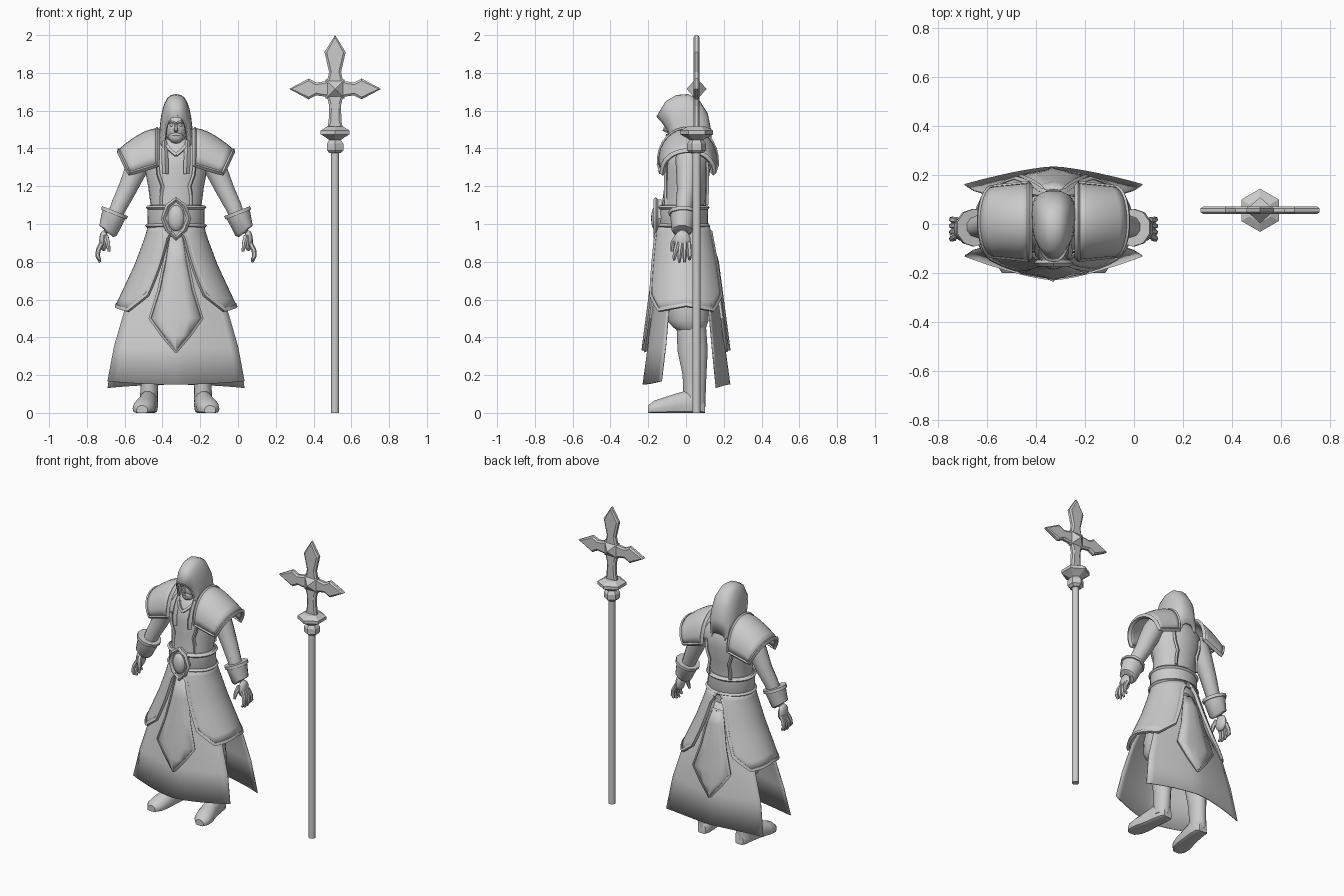
import bpy, bmesh, math
from math import sin, cos, pi, radians

if "Cube" in bpy.data.objects:
    bpy.data.objects.remove(bpy.data.objects["Cube"])

CX = -0.328          # figure centre line
SX, SY = 0.514, 0.056  # staff axis
grey = bpy.data.materials.new("stone_grey")
grey.diffuse_color = (0.6, 0.6, 0.6, 1)
grey.use_nodes = True
grey.node_tree.nodes["Principled BSDF"].inputs["Base Color"].default_value = grey.diffuse_color


def finish(name, me, loc, angle=40, thick=0):
    me.materials.clear()
    me.materials.append(grey)
    me.shade_smooth()
    me.set_sharp_from_angle(angle=radians(angle))
    ob = bpy.data.objects.new(name, me)
    ob.location = loc
    bpy.context.collection.objects.link(ob)
    if thick:
        m = ob.modifiers.new("thickness", 'SOLIDIFY')
        m.thickness, m.offset = thick, 0
    return ob


def loft(name, rows, closed=True, caps=True, loc=(CX, 0, 0), angle=40, thick=0):
    """Skin a list of point rows; closed rows make tubes, open rows make sheets."""
    bm = bmesh.new()
    vs = [[bm.verts.new(p) for p in r] for r in rows]
    n = len(rows[0])
    for a, b in zip(vs, vs[1:]):
        for i in range(n if closed else n - 1):
            j = (i + 1) % n
            bm.faces.new((a[i], a[j], b[j], b[i]))
    if closed and caps:
        bm.faces.new(vs[0])
        bm.faces.new(vs[-1])
    bmesh.ops.recalc_face_normals(bm, faces=bm.faces)
    me = bpy.data.meshes.new(name)
    bm.to_mesh(me)
    bm.free()
    return finish(name, me, loc, angle, thick)


def ring(z, rx, ry, cx=0, cy=0, n=24, ph=0):
    return [(cx + rx * cos(2 * pi * i / n + ph), cy + ry * sin(2 * pi * i / n + ph), z) for i in range(n)]


def tube(name, pts, r, radii=None, cyclic=False, res=0, loc=(CX, 0, 0), angle=40):
    cu = bpy.data.curves.new(name, 'CURVE')
    cu.dimensions, cu.bevel_depth, cu.bevel_resolution, cu.use_fill_caps = '3D', r, res, True
    sp = cu.splines.new('POLY')
    sp.points.add(len(pts) - 1)
    for i, p in enumerate(pts):
        sp.points[i].co = (*p, 1)
        sp.points[i].radius = radii[i] / r if radii else 1
    sp.use_cyclic_u = cyclic
    tmp = bpy.data.objects.new("tmp", cu)
    bpy.context.collection.objects.link(tmp)
    dg = bpy.context.evaluated_depsgraph_get()
    me = bpy.data.meshes.new_from_object(tmp.evaluated_get(dg))
    bpy.data.objects.remove(tmp)
    me.name = name
    return finish(name, me, loc, angle)


def ball(name, c, s, n=16):
    bm = bmesh.new()
    bmesh.ops.create_uvsphere(bm, u_segments=n, v_segments=n // 2 + 2, radius=1)
    for v in bm.verts:
        v.co = [c[k] + v.co[k] * s[k] for k in range(3)]
    me = bpy.data.meshes.new(name)
    bm.to_mesh(me)
    bm.free()
    return finish(name, me, (CX, 0, 0))


def lerp(table, t):
    """Piecewise linear lookup in (key, value) pairs."""
    for (a, x), (b, y) in zip(table, table[1:]):
        if t <= b:
            return x + (y - x) * (t - a) / (b - a)
    return table[-1][1]


# --- torso, belt and buckle
loft("torso", [ring(z, rx, ry, 0, cy) for z, rx, ry, cy in (
    (0.92, .135, .12, -.015), (1.1, .135, .113, -.015), (1.2, .148, .115, 0), (1.3, .168, .125, .005),
    (1.37, .165, .118, .01), (1.42, .12, .09, .015), (1.45, .06, .06, .01))])
loft("belt", [ring(z, rx, rx - .02, 0, -.015, 28) for z, rx in ((.97, .145), (.985, .152), (1.09, .15), (1.1, .14))])
for z, r in ((.99, .153), (1.088, .15)):
    tube("belt_trim", ring(z, r, r - .02, 0, -.015, 28), .011, cyclic=True)
frame = [(0, .1), (.045, .065), (.068, 0), (.045, -.06), (0, -.105), (-.045, -.06), (-.068, 0), (-.045, .065)]
tube("buckle_frame", [(x, -.16, 1.03 + z) for x, z in frame], .013, cyclic=True)
loft("buckle_plate", [[(x, y, 1.03 + z) for x, z in frame] for y in (-.16, -.13)])
ball("buckle_gem", (0, -.155, 1.03), (.045, .03, .07))

# --- head inside the hood
ball("head", (0, -.03, 1.51), (.062, .072, .085), 20)
ball("jaw", (0, -.062, 1.462), (.04, .042, .036))
tube("nose", [(0, -.095, 1.535), (0, -.108, 1.515), (0, -.116, 1.497), (0, -.098, 1.488)], .01, (.006, .008, .011, .007), res=1)
tube("mouth", [(-.018, -.094, 1.468), (0, -.102, 1.47), (.018, -.094, 1.468)], .006, res=1)
tube("neck", [(0, 0, 1.38), (0, -.01, 1.48)], .05, res=3)
for s in (1, -1):
    tube("brow", [(s * .006, -.1, 1.534), (s * .025, -.098, 1.542), (s * .045, -.078, 1.534)], .008, res=1)
    ball("eye", (s * .024, -.092, 1.522), (.01, .007, .006), 8)

# --- hood: arches running from the face opening over to the nape
arches = ((-.15, 1.57, .062, -.075, 1.38), (-.105, 1.645, .078, -.045, 1.37), (-.05, 1.678, .084, -.01, 1.37),
          (.01, 1.683, .086, .03, 1.36), (.065, 1.655, .086, .06, 1.36), (.11, 1.585, .082, .085, 1.36),
          (.13, 1.49, .07, .105, 1.36), (.132, 1.40, .045, .12, 1.36))
rows = []
for ay, az, w, by, bz in arches:
    row = []
    for i in range(17):
        t = pi * i / 16
        f = max(sin(t), 0)
        x = math.copysign(abs(cos(t)) ** .75, cos(t)) * w
        row.append((x, by + (ay - by) * f ** 2, bz + (az - bz) * f ** .75))
    rows.append(row)
loft("hood", rows, closed=False, thick=.01, angle=60)
tube("hood_rim", rows[0], .007)
for s in (1, -1):
    tube("hood_tail", [(s * .06, -.078, 1.44), (s * .06, -.105, 1.39), (s * .058, -.128, 1.32), (s * .055, -.128, 1.265)],
         .017, (.012, .017, .018, .016))
    tube("collar", [(s * .05, -.09, 1.415), (s * .03, -.112, 1.39), (0, -.122, 1.365)], .011)
    for q in (-1, 1):   # vest edging, front and back
        yb = lambda y: y if q < 0 else -y + .005
        tube("vest_trim", [(s * .1, yb(-.105), 1.33), (s * .093, yb(-.108), 1.26), (s * .072, yb(-.108), 1.2),
                           (s * .08, yb(-.106), 1.15), (s * .08, yb(-.105), 1.1)], .01)

# --- limbs and shoulder armour, mirrored
for s in (1, -1):
    rows = []
    for i in range(7):
        t = i / 6
        row = []
        for k in range(-8, 9):
            a = k / 8 * pi / 2
            c = max(cos(a), 0) ** .85
            base, top = 1.315 - .045 * t, 1.5 - .112 * t ** 1.6
            row.append((s * (.1 + t * (.145 + .055 * c)), .01 + (.15 - .015 * t) * sin(a), base + (top - base) * c))
        rows.append(row)
    loft("pauldron", rows, closed=False, thick=.016)
    border = rows[0] + [r[-1] for r in rows[1:-1]] + rows[-1][::-1] + [r[0] for r in rows[-2:0:-1]]
    tube("pauldron_trim", border, .015, cyclic=True)

    tube("arm", [(s * .15, .01, 1.4), (s * .185, .01, 1.34), (s * .22, .008, 1.27), (s * .26, .004, 1.18),
                 (s * .3, -.008, 1.1), (s * .33, -.015, 1.03), (s * .355, -.02, .95)],
         .06, (.06, .066, .06, .052, .046, .04, .03), res=3)
    tube("cuff", [(s * .366, -.02, .958), (s * .36, -.02, .965), (s * .326, -.015, 1.06), (s * .324, -.015, 1.065)],
         .07, (.045, .056, .07, .06), res=3)
    tube("cuff_trim", [(s * .33, -.015, 1.05), (s * .323, -.015, 1.068)], .077, res=3)
    ball("palm", (s * .383, -.02, .912), (.024, .045, .055), 12)
    for k in range(4):
        y = -.055 + k * .024
        drop = .012 * abs(k - 1.4)
        tube("finger", [(s * .392, y * .8, .9), (s * .412, y, .862), (s * .415, y * 1.1, .83), (s * .402, y * 1.15, .792 + drop)],
             .013, (.014, .013, .012, .007), res=1)
    tube("thumb", [(s * .372, -.045, .935), (s * .362, -.068, .9), (s * .354, -.075, .855)], .013, (.016, .014, .008), res=1)

    # trousers, boots
    loft("breeches", [ring(z, rx, ry, s * cx, cy, 16) for z, cx, cy, rx, ry in (
        (.92, .06, 0, .07, .1), (.75, .09, .005, .09, .11), (.58, .12, .005, .1, .115), (.49, .13, .01, .09, .11),
        (.45, .133, .02, .068, .085), (.43, .135, .025, .05, .06))])
    loft("boot_leg", [ring(z, rx, ry, s * cx, cy, 16) for z, cx, cy, rx, ry in (
        (.46, .135, .028, .06, .078), (.33, .138, .035, .06, .08), (.2, .14, .045, .048, .063),
        (.12, .142, .045, .047, .06), (.03, .145, .048, .048, .054))])
    foot = []
    for y, cx, w, h in ((.1, .14, .03, .07), (.08, .14, .044, .1), (.02, .145, .05, .125), (-.05, .155, .052, .105),
                        (-.12, .168, .06, .082), (-.17, .176, .054, .065), (-.2, .18, .03, .04)):
        foot.append([(s * cx + w * cos(b), y, max(0, h * (.35 + .65 * sin(b)))) for b in [2 * pi * i / 14 for i in range(14)]])
    loft("boot_foot", foot)

# --- overskirt halves with edging
prof = ((.5, .345), (.56, .318), (.78, .215), (.94, .155), (1.0, .142))
for s in (1, -1):
    rows = []
    for v in [i / 10 for i in range(11)]:
        amax = lerp(((0, 90), (.18, 72), (1, 58)), v)
        row = []
        for k in range(-9, 10):
            u = abs(k) / 9
            zb = lerp(((0, .572), (.667, .545), (1, .625)), u)
            z = 1.0 + (zb - 1.0) * v
            a = radians(amax * k / 9)
            ry = lerp(((.5, .23), (.62, .215), (.94, .15), (1.0, .13)), z)
            row.append((s * lerp(prof, z) * cos(a), ry * sin(a) - .015 * (1 - v), z))
        rows.append(row)
    loft("overskirt", rows, closed=False, thick=.012)
    edge = [r[0] for r in rows[1:-1]] + rows[-1] + [r[-1] for r in rows[-2:0:-1]]
    tube("overskirt_trim", edge, .013)

# --- long under panels and pointed tabards, front and back
for q, side in ((-1, "front"), (1, "back")):
    rows = []
    shift = 0 if q < 0 else .025
    for z, w, ye, yc in ((.92, .13, .02, .12), (.72, .2, .055, .145), (.55, .27, .09, .172), (.35, .328, .108, .2), (.15, .362, .13, .227)):
        row = []
        for k in range(-8, 9):
            u = k / 8
            dz = .018 * u * u * (1 if q < 0 else -1) * (z < .2)
            y = ye + shift * (1.2 if z < .6 else .5) + (yc - ye - shift) * (1 - abs(u) ** 1.4)
            row.append((u * w, q * y, z + dz))
        rows.append(row)
    loft(side + "_panel", rows, closed=False, thick=.006)
    top = .95 if q < 0 else .88
    shape = ((top, .034, .145), (.8, .058, .168), (.65, .088, .188), (.5, .135, .208), (.41, .07, .22), (.33, .003, .23))
    rows = [[(u * w, q * (y - .015 * abs(u)), z) for u in (-1, -.5, 0, .5, 1)] for z, w, y in shape]
    loft(side + "_tabard", rows, closed=False, thick=.012)
    edge = [r[0] for r in rows] + [r[-1] for r in rows[::-1]]
    tube(side + "_tabard_trim", edge, .011, cyclic=True)

# --- staff
SL = (SX, SY, 0)
loft("staff_pole", [ring(z, .022, .022, n=10) for z in (0, 1.42)], loc=SL)
loft("staff_collar", [ring(z, r, r, n=6, ph=pi / 2) for z, r in (
    (1.375, .034), (1.39, .05), (1.425, .05), (1.445, .036), (1.46, .06), (1.475, .088), (1.495, .088), (1.515, .05))], loc=SL, angle=15)

# cross head: four flared arms drawn as one outline, inset for the raised face
arms = (((.1, .034), (.14, .055), (.243, 0)), ((.09, .032), (.195, .056), (.285, 0)),
        ((.1, .034), (.14, .055), (.243, 0)), ((.09, .031), (.17, .034), (.215, .042)))
outline = []
for i, arm in enumerate(arms):
    d = complex(0, 1) ** i
    pts = [(.042, -.042)] + [(l, -w) for l, w in arm] + [(l, w) for l, w in arm[::-1] if w]
    outline += [complex(*p) * d for p in pts]
bm = bmesh.new()
front, back = ([bm.verts.new((p.real, y, 1.715 + p.imag)) for p in outline] for y in (-.008, .008))
caps = [bm.faces.new(front), bm.faces.new(back)]
n = len(outline)
for i in range(n):
    bm.faces.new((front[i], front[(i + 1) % n], back[(i + 1) % n], back[i]))
bmesh.ops.recalc_face_normals(bm, faces=bm.faces)
bmesh.ops.inset_individual(bm, faces=caps, thickness=.012, depth=.008)
me = bpy.data.meshes.new("staff_cross")
bm.to_mesh(me)
bm.free()
finish("staff_cross", me, SL, 15)
square = ((-.05, -.05), (.05, -.05), (.05, .05), (-.05, .05))
loft("staff_jewel", [[(x * k, y, 1.715 + z * k) for x, z in square] for y, k in ((-.052, .02), (-.008, 1), (.008, 1), (.052, .02))],
     loc=SL, angle=10)
